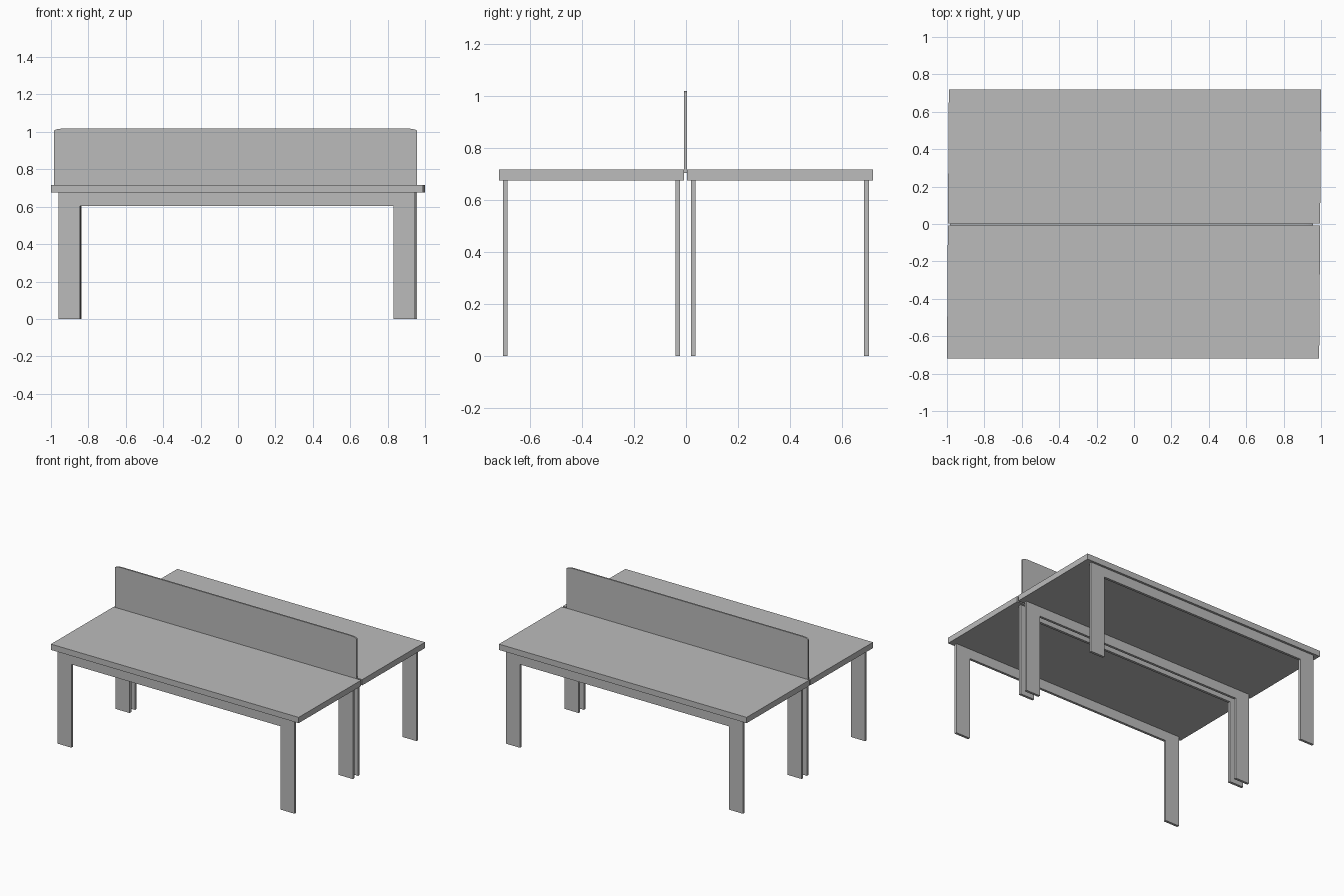
import bpy, bmesh, math

cube = bpy.data.objects.get("Cube")
if cube:
    bpy.data.objects.remove(cube, do_unlink=True)

grey = bpy.data.materials.new("plain_grey")
grey.use_nodes = True
grey.diffuse_color = (0.5, 0.5, 0.5, 1)
grey.node_tree.nodes["Principled BSDF"].inputs["Base Color"].default_value = (0.5, 0.5, 0.5, 1)

SKEW = 0.007  # the desks lean very slightly in plan


def slab(name, outline, y0, y1):
    """Extrude an (x, z) outline from y0 to y1, with the plan skew applied."""
    bm = bmesh.new()
    face = bm.faces.new([bm.verts.new((x, y0, z)) for x, z in outline])
    new = bmesh.ops.extrude_face_region(bm, geom=[face])["geom"]
    for v in new:
        if isinstance(v, bmesh.types.BMVert):
            v.co.y = y1
    for v in bm.verts:
        v.co.x += SKEW * v.co.y
    bmesh.ops.recalc_face_normals(bm, faces=bm.faces)
    mesh = bpy.data.meshes.new(name)
    bm.to_mesh(mesh)
    bm.free()
    mesh.materials.append(grey)
    obj = bpy.data.objects.new(name, mesh)
    bpy.context.collection.objects.link(obj)
    return obj


# Two worktops, back to back with a narrow gap
TOP_UNDER, TOP_UPPER = 0.675, 0.717
top = [(-0.995, TOP_UNDER), (0.995, TOP_UNDER), (0.995, TOP_UPPER), (-0.995, TOP_UPPER)]
slab("front_worktop", top, -0.718, -0.007)
slab("back_worktop", top, 0.004, 0.718)

# Four arch frames: two legs joined by a rail
LEFT, RIGHT, LEG, RAIL = -0.955, 0.951, 0.114, 0.605
arch = [(LEFT, 0), (LEFT + LEG, 0), (LEFT + LEG, RAIL), (RIGHT - LEG, RAIL),
        (RIGHT - LEG, 0), (RIGHT, 0), (RIGHT, TOP_UNDER), (LEFT, TOP_UNDER)]
frames = {"front_outer_frame": -0.703, "front_inner_frame": -0.041,
          "back_inner_frame": 0.019, "back_outer_frame": 0.684}
for name, y in frames.items():
    slab(name, arch, y, y + 0.018)

# Privacy screen with softly rounded upper corners
x0, x1, z0, z1, rx, rz = -0.985, 0.957, 0.703, 1.018, 0.06, 0.014
arc = [i * math.pi / 16 for i in range(9)]
screen = [(x0, z0), (x1, z0)]
screen += [(x1 - rx + rx * math.cos(a), z1 - rz + rz * math.sin(a)) for a in arc]
screen += [(x0 + rx - rx * math.cos(a), z1 - rz + rz * math.sin(a)) for a in reversed(arc)]
slab("privacy_screen", screen, -0.007, 0.004)
